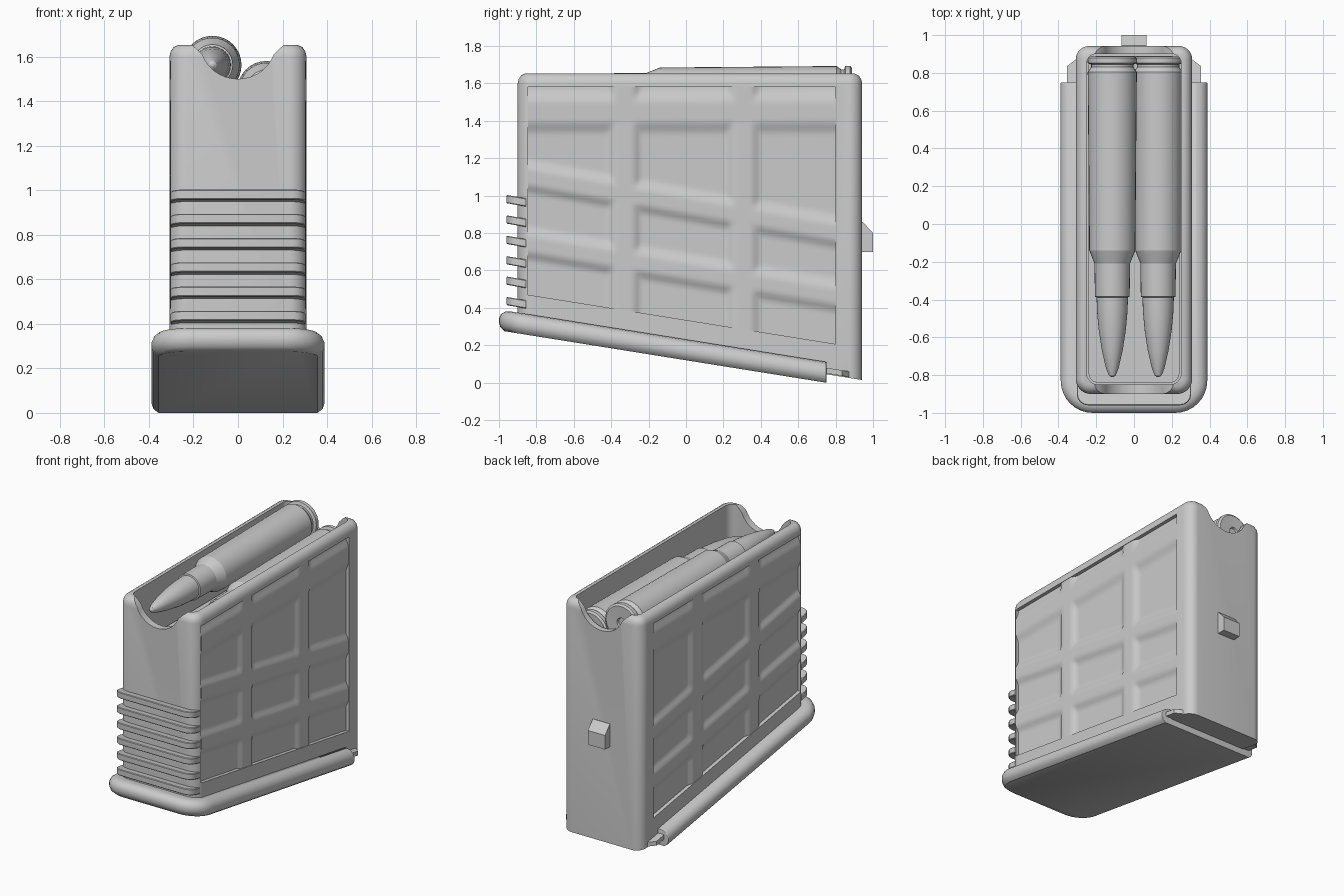
import bpy, bmesh, math
from mathutils import Vector

if "Cube" in bpy.data.objects:
    bpy.data.objects.remove(bpy.data.objects["Cube"])

SLOPE = 0.16  # floor plate drops towards the back


def finish(name, bm, angle=35):
    bmesh.ops.recalc_face_normals(bm, faces=bm.faces[:])
    me = bpy.data.meshes.new(name)
    bm.to_mesh(me)
    bm.free()
    ob = bpy.data.objects.new(name, me)
    bpy.context.collection.objects.link(ob)
    bpy.ops.object.select_all(action='DESELECT')
    ob.select_set(True)
    bpy.context.view_layer.objects.active = ob
    bpy.ops.object.shade_smooth_by_angle(angle=math.radians(angle))
    return ob


def loft(name, rings, angle=35):
    """Skin a stack of equal rings of points and cap both ends."""
    bm = bmesh.new()
    vs = [[bm.verts.new(p) for p in r] for r in rings]
    n = len(rings[0])
    for a, b in zip(vs, vs[1:]):
        for i in range(n):
            bm.faces.new((a[i], a[(i + 1) % n], b[(i + 1) % n], b[i]))
    bm.faces.new(vs[0])
    bm.faces.new(vs[-1])
    return finish(name, bm, angle)


def rounded(hx, y0, y1, rf, rb, inset, z, slope=0.0, back_inset=True, seg=8):
    """Rounded rectangle in plan, lying on a plane that tilts along y."""
    hx, y0 = hx - inset, y0 + inset
    y1 = y1 - inset if back_inset else y1
    rf, rb = max(rf - inset, 0.005), max(rb - inset, 0.005)
    pts = []
    for cx, cy, r, a0 in ((hx - rb, y1 - rb, rb, 0), (-hx + rb, y1 - rb, rb, 90),
                          (-hx + rf, y0 + rf, rf, 180), (hx - rf, y0 + rf, rf, 270)):
        for i in range(seg + 1):
            a = math.radians(a0 + 90 * i / seg)
            x, y = cx + r * math.cos(a), cy + r * math.sin(a)
            pts.append((x, y, z - slope * y))
    return pts


def cut(ob, cutter):
    m = ob.modifiers.new("cut", 'BOOLEAN')
    m.operation, m.solver, m.object = 'DIFFERENCE', 'EXACT', cutter
    bpy.ops.object.select_all(action='DESELECT')
    ob.select_set(True)
    bpy.context.view_layer.objects.active = ob
    bpy.ops.object.modifier_apply(modifier=m.name)
    bpy.data.objects.remove(cutter)


# Main casing with a rounded upper lip
def case_ring(inset, z, slope=0.0):
    return rounded(0.308, -0.90, 0.942, 0.08, 0.07, inset, z, slope)

casing = loft("casing", [case_ring(0, 0.165, SLOPE), case_ring(0, 1.60), case_ring(0.005, 1.622),
                         case_ring(0.018, 1.642), case_ring(0.04, 1.653)])

# Open top cavity
cut(casing, loft("cavity_cutter", [rounded(0.25, -0.85, 0.90, 0.06, 0.05, 0, z) for z in (1.0, 1.8)]))

# Scooped notch through the front and back walls
arc = [(0.17 * math.cos(math.radians(a)), 1.665 + 0.165 * math.sin(math.radians(a)))
       for a in range(180, 361, 10)]
notch = [(-0.215, 1.75), (-0.215, 1.66), (-0.185, 1.635)] + arc[2:-2] + \
        [(0.185, 1.635), (0.215, 1.66), (0.215, 1.75)]
cut(casing, loft("notch_cutter", [[(x, y, z) for x, z in notch] for y in (-1.1, 1.1)]))

# Shallow pockets in both sides
Y0, Y1, ZT = -0.845, 0.80, 1.58
def pocket_floor(y):
    return 0.335 - SLOPE * y

for s in (-1, 1):
    outline = [(Y0, pocket_floor(Y0)), (Y1, pocket_floor(Y1)), (Y1, ZT), (Y0, ZT)]
    cut(casing, loft("pocket_cutter", [[(s * x, y, z) for y, z in outline] for x in (0.281, 0.4)]))
bpy.ops.object.shade_smooth_by_angle(angle=math.radians(35))


# Side panels: crossing soft ribs modelled as a relief
def bump(d, half, soft):
    t = min(max((half + soft - abs(d)) / soft, 0), 1)
    return t * t * (3 - 2 * t)

def relief(y, z):
    ribs = [bump(z - 1.45, 0.045, 0.08),
            bump(z - (0.95 - 0.18 * y), 0.035, 0.06),
            bump(z - (0.60 - 0.17 * y), 0.035, 0.06),
            bump(y + 0.33, 0.045, 0.045),
            bump(y - 0.305, 0.045, 0.045)]
    return 0.283 + 0.022 * max(ribs)

NU, NV = 90, 70
for s, side in ((-1, "left"), (1, "right")):
    bm = bmesh.new()
    grid = []
    for i in range(NU + 1):
        y = Y0 + (Y1 - Y0) * i / NU
        zb = pocket_floor(y)
        col = [zb + (ZT - zb) * j / NV for j in range(NV + 1)]
        grid.append([bm.verts.new((s * relief(y, z), y, z)) for z in col])
    for i in range(NU):
        for j in range(NV):
            f = (grid[i][j], grid[i + 1][j], grid[i + 1][j + 1], grid[i][j + 1])
            bm.faces.new(f if s > 0 else f[::-1])
    panel = finish("ribbed_panel_" + side, bm, 50)
    if panel.data.polygons[0].normal.x * s < 0:
        panel.data.flip_normals()

# Floor plate with a rolled edge
def plate_ring(inset, z):
    return rounded(0.388, -1.0, 0.75, 0.17, 0.005, inset, z, SLOPE, False)

loft("floor_plate", [plate_ring(0.03, 0.12), plate_ring(0.008, 0.137), plate_ring(0, 0.16),
                     plate_ring(0, 0.185), plate_ring(0.012, 0.21), plate_ring(0.035, 0.226),
                     plate_ring(0.06, 0.231)])

# Guide rails that the floor plate slides on
for s, side in ((-1, "left"), (1, "right")):
    plan = [(0.29, 0.70), (0.355, 0.70), (0.355, 0.835), (0.29, 0.885)]
    loft("plate_rail_" + side, [[(s * x, y, z - SLOPE * y) for x, y in plan] for z in (0.17, 0.20)])

# Grip ridges around the lower front
for i in range(6):
    z = 0.813 - 0.109 * i
    def ridge_ring(inset, dz):
        return rounded(0.303, -0.96, -0.855, 0.06, 0.005, inset, z + dz, SLOPE * 1.1, False, 4)
    loft(f"grip_ridge_{i + 1}", [ridge_ring(0.004, -0.022), ridge_ring(0, -0.018),
                                 ridge_ring(0, 0.018), ridge_ring(0.004, 0.022)])

# Catch on the back wall
catch = [(0.92, 0.70), (1.0, 0.70), (1.0, 0.80), (0.945, 0.86), (0.92, 0.86)]
loft("back_catch", [[(x, y, z) for y, z in catch] for x in (-0.067, 0.067)])

# Follower plate below the cartridges
loft("follower", [rounded(0.24, -0.84, 0.89, 0.05, 0.05, 0, z) for z in (1.2, 1.28)])

# Cartridges, turned around the y axis: (radius, y)
profile = [(0.03, 0.872), (0.035, 0.885), (0.118, 0.888), (0.131, 0.878), (0.131, 0.852),
           (0.112, 0.845), (0.112, 0.83), (0.13, 0.805), (0.122, -0.14), (0.094, -0.21),
           (0.092, -0.385), (0.083, -0.388), (0.081, -0.46), (0.072, -0.56), (0.055, -0.67),
           (0.033, -0.765), (0.018, -0.802), (0.006, -0.81)]
for name, cx, cz in (("cartridge_left", -0.115, 1.563), ("cartridge_right", 0.128, 1.45)):
    loft(name, [[(cx + r * math.cos(k * math.tau / 32), y, cz + r * math.sin(k * math.tau / 32))
                 for k in range(32)] for r, y in profile], 20)
